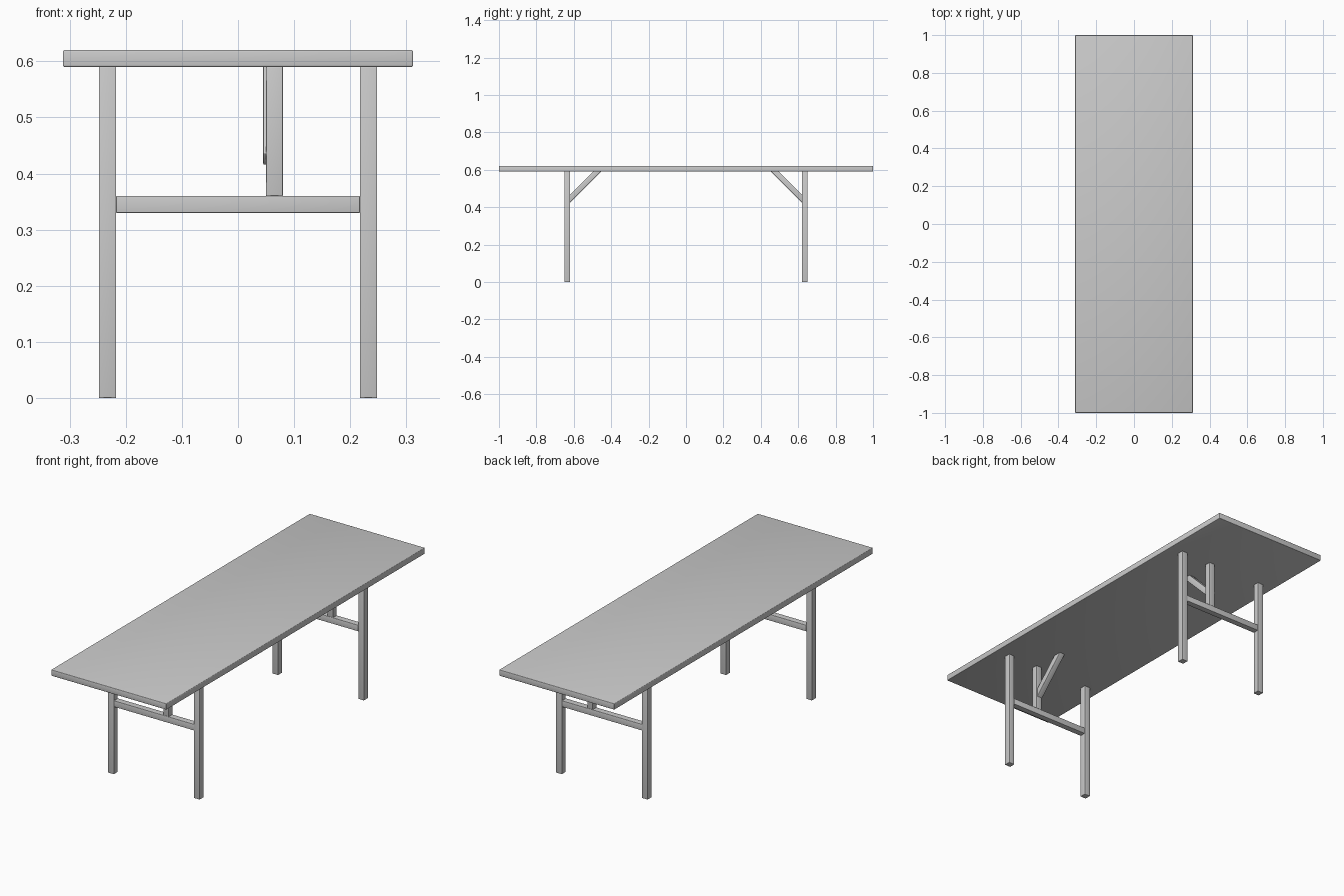
import bpy
import bmesh
from math import radians
from mathutils import Matrix, Vector

if "Cube" in bpy.data.objects:
    bpy.data.objects.remove(bpy.data.objects["Cube"])


def box(name, size, loc, tilt=0.0, bevel=0.001):
    """Softly bevelled box, optionally tilted about x."""
    bm = bmesh.new()
    bmesh.ops.create_cube(bm, size=1.0)
    bmesh.ops.scale(bm, vec=Vector(size), verts=bm.verts)
    bmesh.ops.bevel(bm, geom=bm.edges[:], offset=bevel, segments=3,
                    profile=0.5, affect='EDGES')
    bmesh.ops.transform(bm, verts=bm.verts,
                        matrix=Matrix.Translation(loc) @ Matrix.Rotation(tilt, 4, 'X'))
    mesh = bpy.data.meshes.new(name)
    bm.to_mesh(mesh)
    bm.free()
    ob = bpy.data.objects.new(name, mesh)
    bpy.context.collection.objects.link(ob)
    bpy.context.view_layer.objects.active = ob
    for other in bpy.context.selected_objects:
        other.select_set(False)
    ob.select_set(True)
    bpy.ops.object.shade_smooth_by_angle(angle=radians(35))
    return ob


T = 0.031          # timber thickness
TOP_Z = 0.59       # underside of the tabletop
LEG_X, FRAME_Y = 0.2325, 0.635

# Tabletop
box("tabletop", (0.624, 2.0, 0.03), (0, 0, TOP_Z + 0.015), bevel=0.003)

for end, s in (("front", -1), ("back", 1)):
    y = s * FRAME_Y
    # Pair of legs
    for side, k in (("left", -1), ("right", 1)):
        box(f"{end}_{side}_leg", (T, T, TOP_Z), (k * LEG_X, y, TOP_Z / 2))
    # Crossbar between the legs
    box(f"{end}_crossbar", (2 * LEG_X - T, 0.03, 0.03), (0, y, 0.345))
    # Off-centre post from crossbar to tabletop
    box(f"{end}_post", (0.03, 0.03, 0.23), (0.065, y, 0.475))
    # Diagonal brace from post up to the tabletop
    box(f"{end}_brace", (0.03, 0.255, 0.03), (0.06, s * 0.55, 0.516),
        tilt=-s * radians(45), bevel=0.002)
